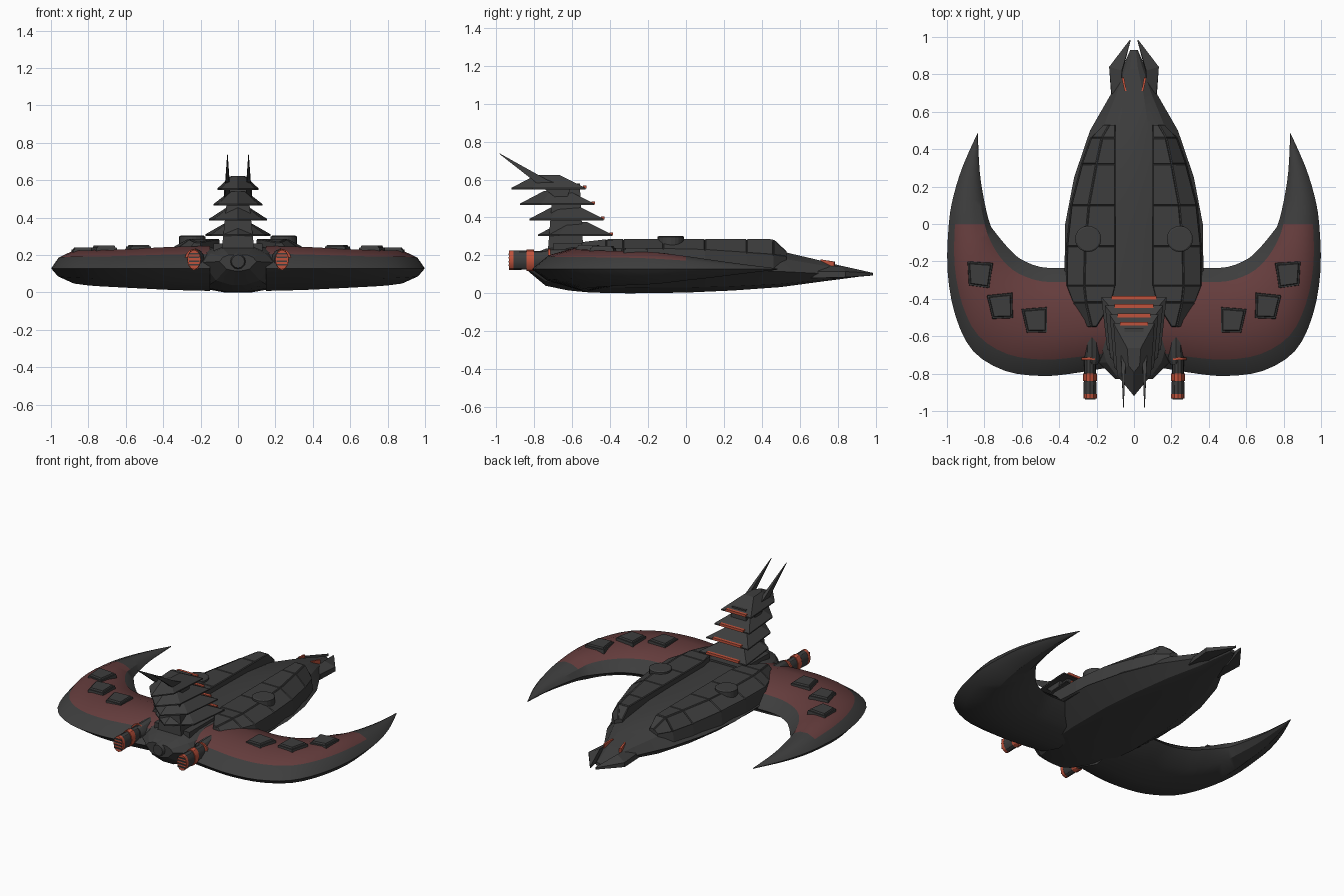
import bpy, bmesh, math
from mathutils import Vector

if "Cube" in bpy.data.objects:
    bpy.data.objects.remove(bpy.data.objects["Cube"])


def material(name, rgb):
    m = bpy.data.materials.new(name)
    m.diffuse_color = (*rgb, 1)
    m.use_nodes = True
    m.node_tree.nodes["Principled BSDF"].inputs["Base Color"].default_value = m.diffuse_color
    return m


GREY = material("dark_grey", (0.047, 0.047, 0.047))
RED = material("wing_red", (0.13, 0.046, 0.046))
GLOW = material("bright_red", (0.52, 0.085, 0.045))


def loft(name, rings, mat=GREY, mirror=False, mat2=None, rule=None, panels=None, smooth=0):
    """Skin closed rings; rule(ring, segment) picks mat2; panels = segments to inset."""
    bm = bmesh.new()
    n = len(rings[0])
    chosen = []
    for s in ((1, -1) if mirror else (1,)):
        vs = [[bm.verts.new((p[0] * s, p[1], p[2])) for p in r] for r in rings]
        for i in range(len(rings) - 1):
            for j in range(n):
                k = (j + 1) % n
                f = bm.faces.new((vs[i][j], vs[i][k], vs[i + 1][k], vs[i + 1][j]))
                if rule and rule(i, j):
                    f.material_index = 1
                if panels and j in panels:
                    chosen.append(f)
        bm.faces.new(vs[0])
        bm.faces.new(vs[-1])
    bmesh.ops.recalc_face_normals(bm, faces=bm.faces)
    if chosen:
        bmesh.ops.inset_individual(bm, faces=chosen, thickness=0.006, depth=0.005)
    me = bpy.data.meshes.new(name)
    bm.to_mesh(me)
    bm.free()
    me.materials.append(mat)
    if mat2:
        me.materials.append(mat2)
    ob = bpy.data.objects.new(name, me)
    bpy.context.collection.objects.link(ob)
    if smooth:
        bpy.context.view_layer.objects.active = ob
        ob.select_set(True)
        bpy.ops.object.shade_smooth_by_angle(angle=math.radians(smooth))
        ob.select_set(False)
    return ob


def tube(name, x, z, stations, mat=GREY, sides=12, mirror=True):
    """Elliptical tube along y; stations are (y, radius_x, radius_z)."""
    rings = [[(x + rx * math.cos(a), y, z + rz * math.sin(a))
              for a in [math.tau * i / sides for i in range(sides)]] for y, rx, rz in stations]
    return loft(name, rings, mat, mirror, smooth=30)


def box(name, x0, x1, y0, y1, z0, z1, mat=GREY, mirror=False):
    return loft(name, [[(x0, y0, z), (x1, y0, z), (x1, y1, z), (x0, y1, z)] for z in (z0, z1)], mat, mirror)


def smooth_stations(st, steps=3):
    """Catmull-Rom through tuples."""
    v = [Vector(s) for s in st]
    out = []
    for i in range(len(v) - 1):
        a, b, c, d = v[max(i - 1, 0)], v[i], v[i + 1], v[min(i + 2, len(v) - 1)]
        for k in range(steps):
            t = k / steps
            out.append(0.5 * (2 * b + (c - a) * t + (2 * a - 5 * b + 4 * c - d) * t * t
                              + (3 * b - a - 3 * c + d) * t ** 3))
    return out + [v[-1]]


# Main hull: y, half width, chine z, top z, top half width, bottom z
hull = [(.93, .02, .10, .112, .01, .09), (.84, .06, .10, .14, .02, .078),
        (.70, .12, .105, .175, .05, .06), (.50, .235, .115, .222, .08, .033),
        (.25, .32, .125, .245, .1, .015), (0, .368, .135, .25, .1, .004),
        (-.3, .372, .145, .25, .1, 0), (-.5, .34, .15, .25, .1, .004),
        (-.62, .24, .15, .25, .1, .015), (-.74, .19, .16, .235, .08, .04),
        (-.83, .1, .165, .2, .05, .115)]
rings = []
for y, w, zc, zt, wt, zb in hull:
    half = [(.2 * w, zb), (.62 * w, zb + .2 * (zc - zb)), (w, zc),
            (wt + .6 * (w - wt), zc + .65 * (zt - zc)), (wt, zt)]
    rings.append([(x, y, z) for x, z in half] + [(-x, y, z) for x, z in reversed(half)])
loft("hull", rings, smooth=20)
tube("rear_hub", 0, .165, [(-.8, .05, .05), (-.85, .035, .035)], mirror=False)

# Crescent wings: inner x,y, outer x,y, rise, drop
wing = [(.15, -.24, .15, -.77, .12, .12), (.36, -.235, .35, -.802, .115, .115),
        (.5, -.23, .5, -.812, .108, .108), (.61, -.185, .69, -.785, .1, .1),
        (.67, -.13, .86, -.68, .097, .093), (.71, -.085, .955, -.49, .095, .085),
        (.745, -.04, .997, -.25, .088, .078), (.77, 0, .99, 0, .068, .06),
        (.80, .12, .965, .15, .048, .045), (.825, .28, .915, .31, .026, .025),
        (.835, .483, .838, .483, .003, .003)]
profile = [(0, 0), (.13, .62), (.35, .95), (.6, 1), (.85, .65), (1, 0),
           (.86, -.55), (.55, -1), (.2, -.7)]
rings = [[(ix + (ox - ix) * t, iy + (oy - iy) * t, .128 + h * (up if h > 0 else dn))
          for t, h in profile] for ix, iy, ox, oy, up, dn in smooth_stations(wing)]
loft("wings", rings, GREY, True, RED, lambda i, j: i < 21 and 1 <= j <= 3, smooth=30)

# Wing armour plates, two stacked tapered slabs each
for n, (px, py, pz, ang) in enumerate([(.825, -.27, .218, 5), (.71, -.44, .228, -5), (.525, -.515, .232, -4)]):
    for lvl, (s, z0, z1) in enumerate([(1, -.03, .012), (.82, .012, .022)]):
        a = math.radians(ang)
        r = []
        for z, k in ((z0, s), (z1, s * .93)):
            pts = [(-.06 * k, -.072 * k), (.055 * k, -.066 * k), (.075 * k, .068 * k), (-.068 * k, .07 * k)]
            r.append([(px + x * math.cos(a) - y * math.sin(a), py + x * math.sin(a) + y * math.cos(a), pz + z)
                      for x, y in pts])
        loft(f"wing_plate_{n}_{lvl}", r, mirror=True)

# Raised deck armour: y, inner x, shoulder x, outer x, top z, outer z
deck = [(.53, .10, .13, .16, .215, .19), (.46, .10, .17, .225, .28, .2), (.32, .10, .2, .275, .281, .21),
        (.1, .10, .24, .332, .281, .225), (-.12, .10, .26, .355, .281, .23), (-.33, .10, .265, .358, .281, .23),
        (-.42, .12, .255, .325, .28, .23), (-.55, .2, .225, .265, .265, .22)]
loft("deck_armour", [[(a, y, .12), (a, y, zt), (b, y, zt), (c, y, zo), (c + .008, y, .13)]
                     for y, a, b, c, zt, zo in deck], mirror=True, panels=(1, 2))
loft("deck_turret", [[(.245 + r * math.cos(math.tau * i / 20), -.08 + r * math.sin(math.tau * i / 20), z)
                      for i in range(20)] for z, r in ((.2, .07), (.298, .07), (.303, .062))], mirror=True)

# Nose prongs and eyes
loft("nose_prongs", [[(.06, .62, .085), (.12, .66, .08), (.12, .70, .115), (.07, .66, .14)],
                     [(.06, .82, .08), (.133, .84, .085), (.133, .84, .115), (.065, .82, .145)],
                     [(.017, .985, .094), (.024, .983, .094), (.024, .983, .106), (.017, .985, .108)]], mirror=True)
loft("eyes", [[(.04, .71, z), (.05, .71, z), (.066, .78, z - .012), (.054, .785, z - .012)]
              for z in (.15, .179)], GLOW, mirror=True)

# Tower stem
loft("tower_stem", [[(w, y0, z), (w, y1, z), (-w, y1, z), (-w, y0, z)]
                    for w, y0, y1, z in ((.09, -.73, -.54, .2), (.05, -.70, -.56, .58))])
box("tower_base", -.13, .13, -.7, -.42, .2, .262)

# Pagoda tiers with red front bars
for i, (w, yf, z) in enumerate([(.175, -.39, .302), (.155, -.435, .385), (.13, -.485, .465), (.11, -.53, .548)]):
    out = [(-w, 0), (w, 0), (.82 * w, -.28), (0, -.39), (-.82 * w, -.28)]
    rings = []
    for k, dz in ((1, 0), (1, .008), (.33, .075)):
        rings.append([(x * k, yf - .2 + (y + .2) * k, z + dz) for x, y in out])
    loft(f"tower_tier_{i + 1}", rings)
    b = w * .68
    box(f"tier_bar_{i + 1}", -b, b, yf - .014, yf + .006, z + .004, z + .02, GLOW)

# Antenna spikes
loft("antenna_spikes", [[(.04, -.64, .47), (.075, -.64, .47), (.075, -.61, .55), (.04, -.61, .55)],
                        [(.045, -.76, .56), (.068, -.76, .56), (.068, -.735, .60), (.045, -.735, .60)],
                        [(.055, -.984, .735), (.058, -.984, .735), (.058, -.983, .738), (.055, -.983, .738)]],
     mirror=True)

# Engines with red bands, and their shoulder fairings
tube("engine_shoulder", .225, .175, [(-.5, .035, .05), (-.6, .045, .06), (-.72, .045, .055), (-.75, .03, .045)])
tube("engine", .235, .175, [(-.6, .033, .048), (-.92, .033, .05)])
tube("engine_front", .235, .175, [(-.845, .034, .05), (-.91, .035, .052)])
for n, (y0, y1, rx, rz) in enumerate([(-.715, -.727, .05, .058), (-.80, -.84, .037, .056), (-.91, -.932, .036, .052)]):
    tube(f"engine_band_{n}", .235, .175, [(y0, rx, rz), (y1, rx, rz)], GLOW)
for n in range(4):
    z = .143 + n * .02
    box(f"engine_grille_{n}", .207, .263, -.937, -.93, z, z + .008, GREY, True)
